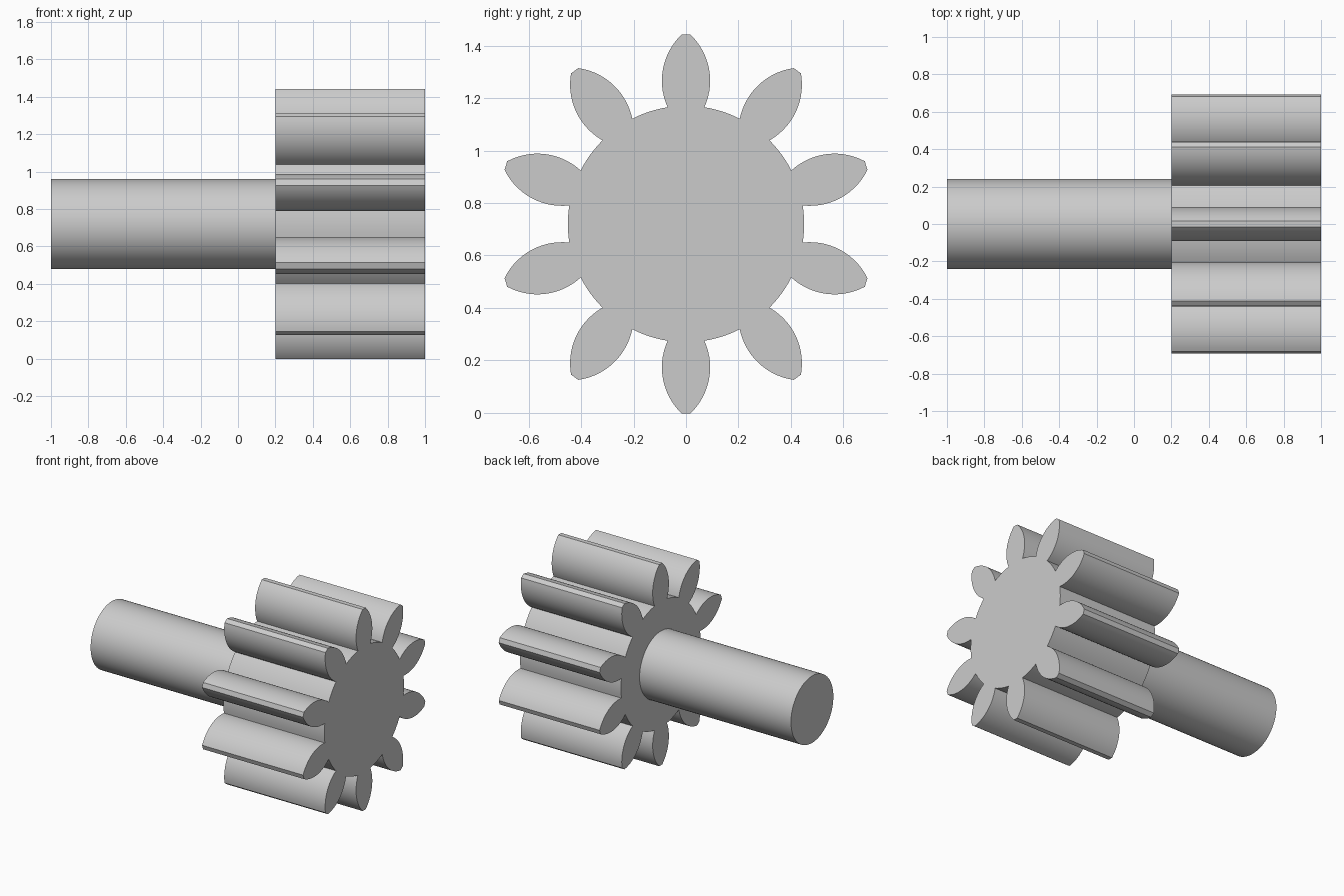
import bpy, bmesh
from math import sin, cos, asin, atan2, radians, sqrt, tau

cube = bpy.data.objects.get("Cube")
if cube:
    bpy.data.objects.remove(cube, do_unlink=True)

AXIS_Z = 0.72
TEETH = 10

steel = bpy.data.materials.new("plain grey")
steel.use_nodes = True
grey = (0.6, 0.6, 0.6, 1)
steel.diffuse_color = grey
steel.node_tree.nodes["Principled BSDF"].inputs["Base Color"].default_value = grey


def extrude_along_x(name, outline, x0, x1):
    """Turn a closed (y, z) outline into a solid running from x0 to x1."""
    bm = bmesh.new()
    face = bm.faces.new([bm.verts.new((x0, y, z + AXIS_Z)) for y, z in outline])
    moved = bmesh.ops.extrude_face_region(bm, geom=[face], use_keep_orig=True)["geom"]
    verts = [v for v in moved if isinstance(v, bmesh.types.BMVert)]
    bmesh.ops.translate(bm, vec=(x1 - x0, 0, 0), verts=verts)
    bmesh.ops.recalc_face_normals(bm, faces=bm.faces)
    mesh = bpy.data.meshes.new(name)
    bm.to_mesh(mesh)
    bm.free()
    mesh.materials.append(steel)
    obj = bpy.data.objects.new(name, mesh)
    bpy.context.collection.objects.link(obj)
    bpy.ops.object.select_all(action="DESELECT")
    obj.select_set(True)
    bpy.context.view_layer.objects.active = obj
    bpy.ops.object.shade_smooth_by_angle(angle=radians(20))
    return obj


def tooth_flank(steps=14):
    """Circular arc from root to tip as (radial, sideways) points."""
    arc_r, mid, half_width = 0.244, 0.546, 0.092
    a0, a1 = asin(-0.101 / arc_r), asin(0.176 / arc_r)
    angles = [a0 + (a1 - a0) * i / steps for i in range(steps + 1)]
    return [(mid + arc_r * sin(a), half_width - arc_r * (1 - cos(a))) for a in angles]


# Gear outline: bulging teeth joined by arcs of the hub
flank = tooth_flank()
tooth = [(r, -w) for r, w in flank] + [(r, w) for r, w in reversed(flank)]
root_r = sqrt(flank[0][0] ** 2 + flank[0][1] ** 2)
root_angle = atan2(flank[0][1], flank[0][0])
pitch = tau / TEETH
outline = []
for k in range(TEETH):
    a = k * pitch
    outline += [(r * sin(a) + w * cos(a), r * cos(a) - w * sin(a)) for r, w in tooth]
    gap = pitch - 2 * root_angle
    for i in range(1, 6):
        b = a + root_angle + gap * i / 6
        outline.append((root_r * sin(b), root_r * cos(b)))
extrude_along_x("gear", outline, 0.2, 1.0)

# Round shaft, seated a little inside the gear
circle = [(0.24 * cos(tau * i / 64), 0.24 * sin(tau * i / 64)) for i in range(64)]
extrude_along_x("shaft", circle, -1.0, 0.23)
